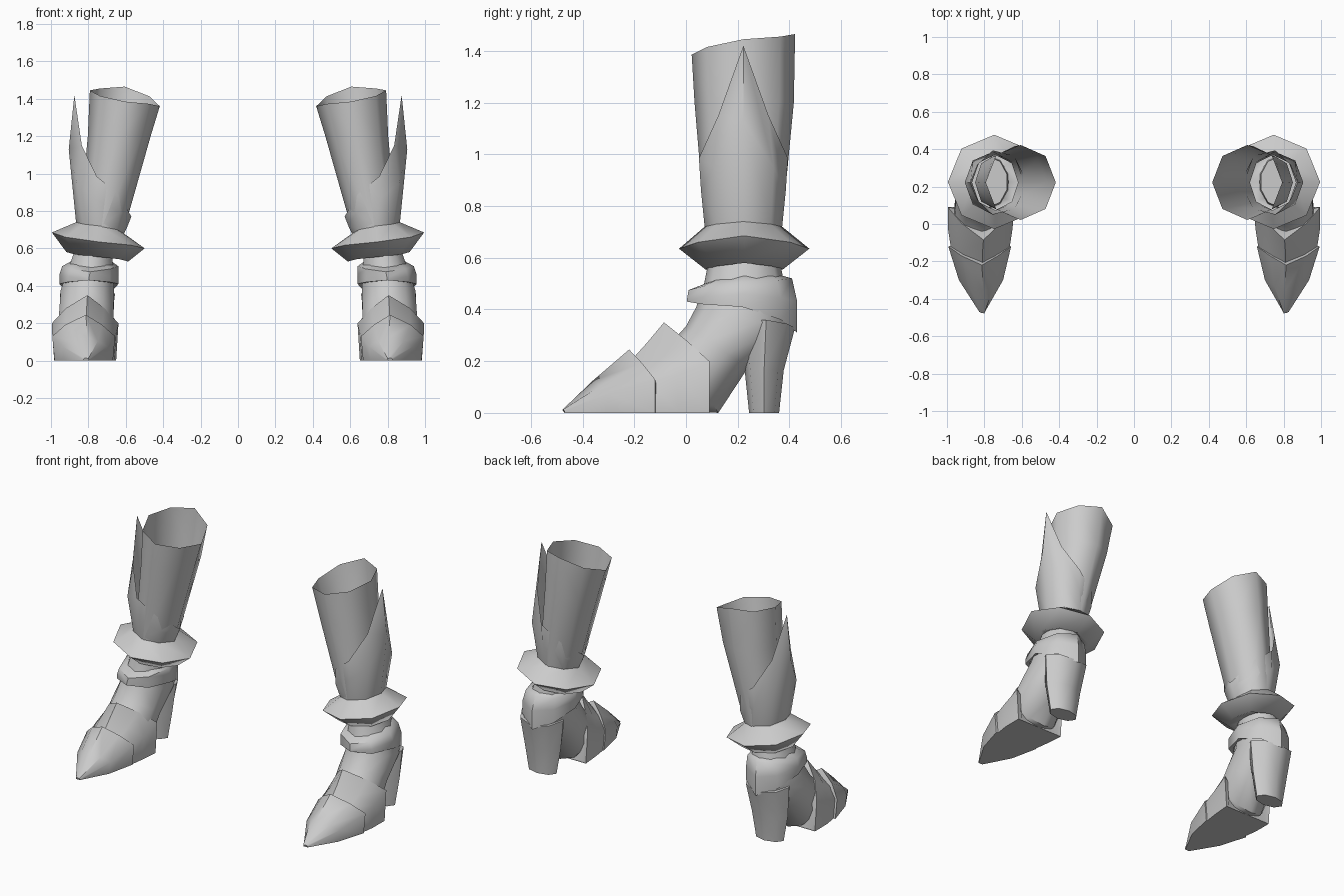
import bpy, bmesh, math

grey = bpy.data.materials.new("light_grey")
grey.diffuse_color = (0.6, 0.6, 0.6, 1)


def ring(cx, cy, rx, ry, z_out, z_in, z_front, z_back, n=8):
    """Tilted oval around the leg, starting on the outer side and turning to the front."""
    pts = []
    for i in range(n):
        c, s = math.cos(2 * math.pi * i / n), math.sin(2 * math.pi * i / n)
        z = c * c * (z_out if c > 0 else z_in) + s * s * (z_front if s > 0 else z_back)
        pts.append((cx + rx * c, cy - ry * s, z))
    return pts


def slant(front, back, cx, rx, n=10):
    """Oval whose front and back ends are given as (y, z)."""
    m = (front[1] + back[1]) / 2
    pts = []
    for i in range(n):
        a = 2 * math.pi * i / n + math.pi / 2
        s = math.sin(a)
        pts.append((cx + rx * math.cos(a),
                    (front[0] + back[0]) / 2 + (front[0] - back[0]) / 2 * s,
                    m + (front[1] - m) * s))
    return pts


def arch(y_top, z_top, y_side, z_side, hw, cx):
    """Ridged section with a flat sole, used by the foot plates."""
    ym, zm = (y_top + y_side) / 2, (z_top + z_side) / 2 + 0.005
    half = [(0.58, ym, zm), (1, y_side, z_side), (0.93, y_side, 0)]
    pts = [(cx - 0.012, y_top, z_top)]
    pts += [(cx + hw * k, y, z) for k, y, z in half]
    pts += [(cx, y_side, 0)]
    pts += [(cx - hw * k, y, z) for k, y, z in reversed(half)]
    return pts


def loft(name, rings, cap_start=False, cap_end=False, angle=55):
    bm = bmesh.new()
    rows = [[bm.verts.new(p) for p in r] for r in rings]
    n = len(rows[0])
    for a, b in zip(rows, rows[1:]):
        for i in range(n):
            j = (i + 1) % n
            bm.faces.new((a[i], a[j], b[j], b[i]))
    if cap_start:
        bm.faces.new(rows[0])
    if cap_end:
        bm.faces.new(rows[-1])
    bmesh.ops.recalc_face_normals(bm, faces=bm.faces)
    mesh = bpy.data.meshes.new(name)
    bm.to_mesh(mesh)
    bm.free()
    mesh.shade_smooth()
    mesh.set_sharp_from_angle(angle=math.radians(angle))
    mesh.materials.append(grey)
    ob = bpy.data.objects.new(name, mesh)
    bpy.context.collection.objects.link(ob)
    # the second boot
    ob.modifiers.new("pair", 'MIRROR').use_mirror_merge = False
    return ob


# Open leg shaft leaning inwards
loft("leg_shaft", [
    ring(0.735, 0.222, 0.115, 0.145, 0.70, 0.66, 0.68, 0.68),
    ring(0.635, 0.225, 0.168, 0.192, 1.20, 1.20, 1.20, 1.20),
    ring(0.605, 0.222, 0.187, 0.200, 1.445, 1.36, 1.385, 1.465),
])


# Pointed outer guard: half outline from outer side to inner side, mirrored in y
def guard_ring(half, cy=0.222):
    back = [(x, 2 * cy - y, z) for x, y, z in reversed(half[1:-1])]
    return half + back


loft("pointed_guard", [
    ring(0.738, 0.222, 0.128, 0.150, 0.74, 0.68, 0.72, 0.72),
    guard_ring([(0.905, 0.222, 1.13), (0.862, 0.105, 0.95), (0.755, 0.058, 0.86),
                (0.632, 0.09, 0.79), (0.59, 0.222, 0.72)]),
    guard_ring([(0.875, 0.222, 1.42), (0.835, 0.125, 1.15), (0.755, 0.05, 0.985),
                (0.64, 0.08, 0.89), (0.57, 0.222, 0.77)]),
])

# Flared cuff
loft("flared_cuff", [
    ring(0.738, 0.222, 0.128, 0.150, 0.74, 0.68, 0.72, 0.72),
    ring(0.747, 0.225, 0.248, 0.252, 0.685, 0.60, 0.635, 0.635),
    ring(0.752, 0.225, 0.165, 0.150, 0.58, 0.53, 0.555, 0.555),
    ring(0.765, 0.225, 0.095, 0.125, 0.59, 0.56, 0.575, 0.575),
], angle=75)

# Ankle and instep
loft("foot_body", [
    slant((0.09, 0.60), (0.36, 0.60), 0.775, 0.10),
    slant((0.07, 0.50), (0.38, 0.50), 0.785, 0.125),
    slant((0.04, 0.41), (0.42, 0.32), 0.805, 0.150),
    slant((0.00, 0.335), (0.24, 0.175), 0.81, 0.152),
    slant((-0.05, 0.28), (0.125, 0.0), 0.815, 0.155),
    slant((-0.15, 0.20), (-0.02, 0.01), 0.815, 0.14),
], True, True)

# Heel
loft("heel", [
    ring(0.805, 0.310, 0.148, 0.112, 0.36, 0.36, 0.36, 0.33),
    ring(0.81, 0.302, 0.128, 0.076, 0.165, 0.165, 0.175, 0.165),
    ring(0.81, 0.302, 0.098, 0.058, 0, 0, 0, 0),
], True, True)

# Ankle strap
loft("ankle_strap", [
    ring(0.785, 0.225, 0.110, 0.150, 0.53, 0.53, 0.50, 0.53),
    ring(0.79, 0.210, 0.150, 0.200, 0.505, 0.505, 0.475, 0.52),
    ring(0.797, 0.217, 0.158, 0.213, 0.46, 0.46, 0.44, 0.43),
    ring(0.797, 0.217, 0.158, 0.213, 0.41, 0.41, 0.43, 0.31),
    ring(0.80, 0.225, 0.140, 0.185, 0.41, 0.41, 0.43, 0.33),
])

# Overlapping foot plates
loft("toe_plate", [
    arch(-0.478, 0.012, -0.47, 0.006, 0.015, 0.812),
    arch(-0.36, 0.125, -0.30, 0.075, 0.118, 0.818),
    arch(-0.22, 0.245, -0.12, 0.13, 0.168, 0.825),
    arch(-0.203, 0.205, -0.115, 0.11, 0.150, 0.822),
], True, True)
loft("instep_plate", [
    arch(-0.215, 0.20, -0.14, 0.12, 0.155, 0.822),
    arch(-0.15, 0.272, -0.03, 0.15, 0.172, 0.822),
    arch(-0.085, 0.35, 0.09, 0.20, 0.178, 0.817),
    arch(-0.045, 0.295, 0.085, 0.18, 0.150, 0.815),
], True, True)
